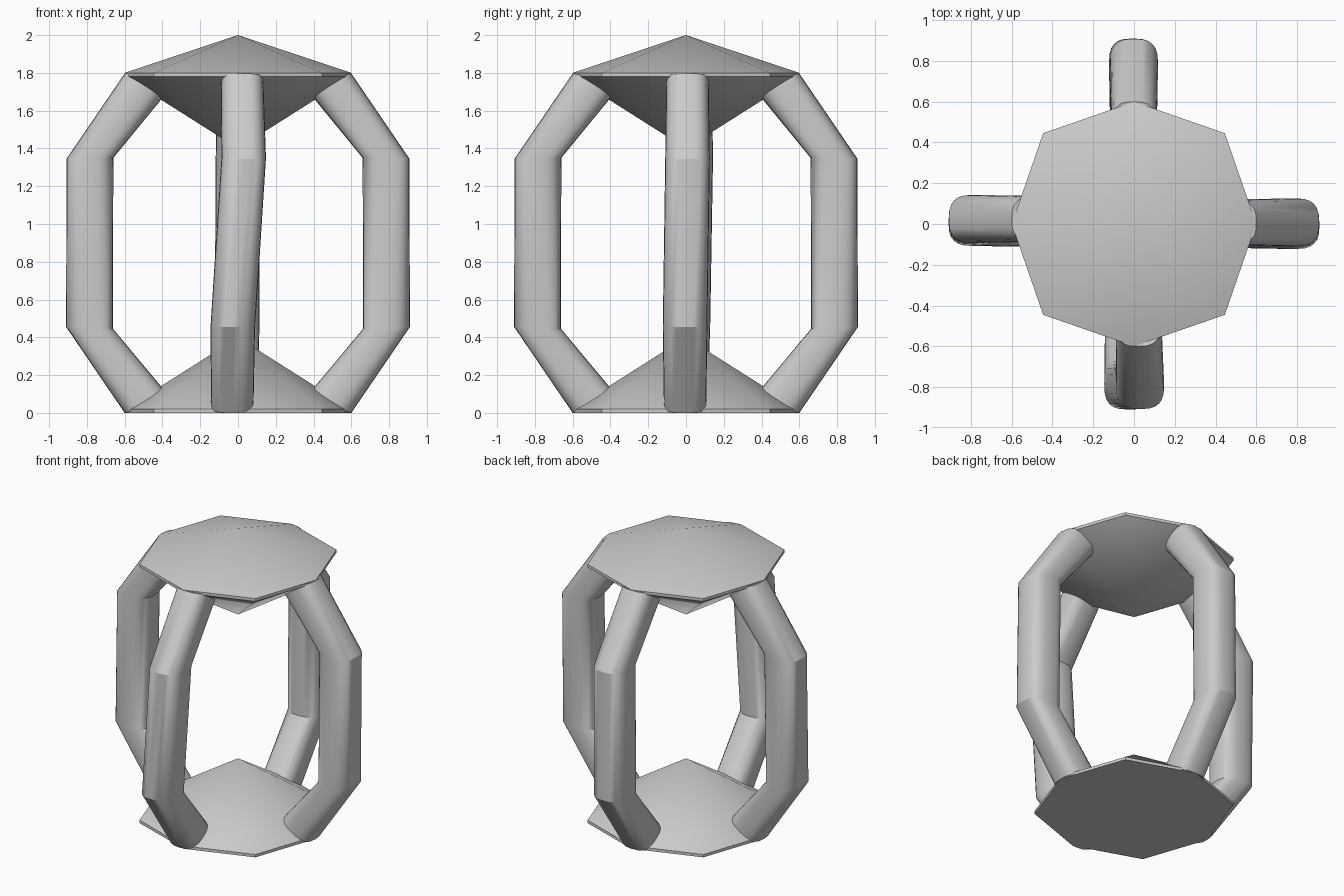
import bpy, bmesh, math
from mathutils import Matrix, Vector

if "Cube" in bpy.data.objects:
    bpy.data.objects.remove(bpy.data.objects["Cube"])


def finish(name, bm):
    bmesh.ops.recalc_face_normals(bm, faces=bm.faces)
    mesh = bpy.data.meshes.new(name)
    bm.to_mesh(mesh)
    bm.free()
    obj = bpy.data.objects.new(name, mesh)
    bpy.context.collection.objects.link(obj)
    bpy.ops.object.select_all(action='DESELECT')
    obj.select_set(True)
    bpy.context.view_layer.objects.active = obj
    bpy.ops.object.shade_smooth_by_angle(angle=math.radians(32))
    return obj


def loft(bm, rings):
    for a, b in zip(rings, rings[1:]):
        n = len(a)
        for i in range(n):
            bm.faces.new((a[i], a[(i + 1) % n], b[(i + 1) % n], b[i]))


def fan(bm, ring, z):
    tip = bm.verts.new((0, 0, z))
    for i in range(8):
        bm.faces.new((ring[i], ring[(i + 1) % 8], tip))


# Octagonal cap: thin rim with a point above and below (or a flat underside)
def cap(name, low, z0, z1, high):
    bm = bmesh.new()
    rings = []
    for z in (z0, z1):
        ring = []
        for i in range(8):
            a, r = i * math.pi / 4, (0.63 if i % 2 else 0.60)
            ring.append(bm.verts.new((r * math.cos(a), r * math.sin(a), z)))
        rings.append(ring)
    loft(bm, rings)
    fan(bm, rings[1], high)
    if low is None:
        bm.faces.new(rings[0])
    else:
        fan(bm, rings[0], low)
    return finish(name, bm)


# Bent post with a rounded square section, mitred at both bends
def post(name, angle, shifts):
    # outer (r, z), inner (r, z), half width
    sections = [
        ((0.60, 0.0), (0.34, 0.06), 0.112),
        ((0.91, 0.455), (0.662, 0.445), 0.118),
        ((0.908, 1.345), (0.66, 1.35), 0.118),
        ((0.60, 1.797), (0.34, 1.74), 0.112),
    ]
    bm = bmesh.new()
    turn = Matrix.Rotation(angle, 3, 'Z')
    rings, sides = [], 24
    for (outer, inner, half), shift in zip(sections, shifts):
        o, n = Vector(outer), Vector(inner)
        ring = []
        for i in range(sides):
            t = 2 * math.pi * i / sides
            u = math.copysign(abs(math.cos(t)) ** 0.7, math.cos(t))
            v = math.copysign(abs(math.sin(t)) ** 0.7, math.sin(t))
            p = (o + n) / 2 + (o - n) / 2 * u
            ring.append(bm.verts.new(turn @ Vector((p.x, shift + half * v, p.y))))
        rings.append(ring)
    loft(bm, rings)
    bm.faces.new(rings[0])
    bm.faces.new(rings[-1])
    return finish(name, bm)


cap("top_cap", 1.40, 1.78, 1.80, 2.0)
cap("bottom_cap", None, 0.0, 0.02, 0.40)

# Four posts; sideways shifts run from bottom to top
post("right_post", 0, (-0.005, -0.005, 0.008, 0.008))
post("back_post", math.pi / 2, (0.005, 0.005, 0.0, 0.0))
post("left_post", math.pi, (0.0, -0.01, -0.025, -0.025))
post("front_post", -math.pi / 2, (-0.03, -0.028, 0.03, 0.022))
